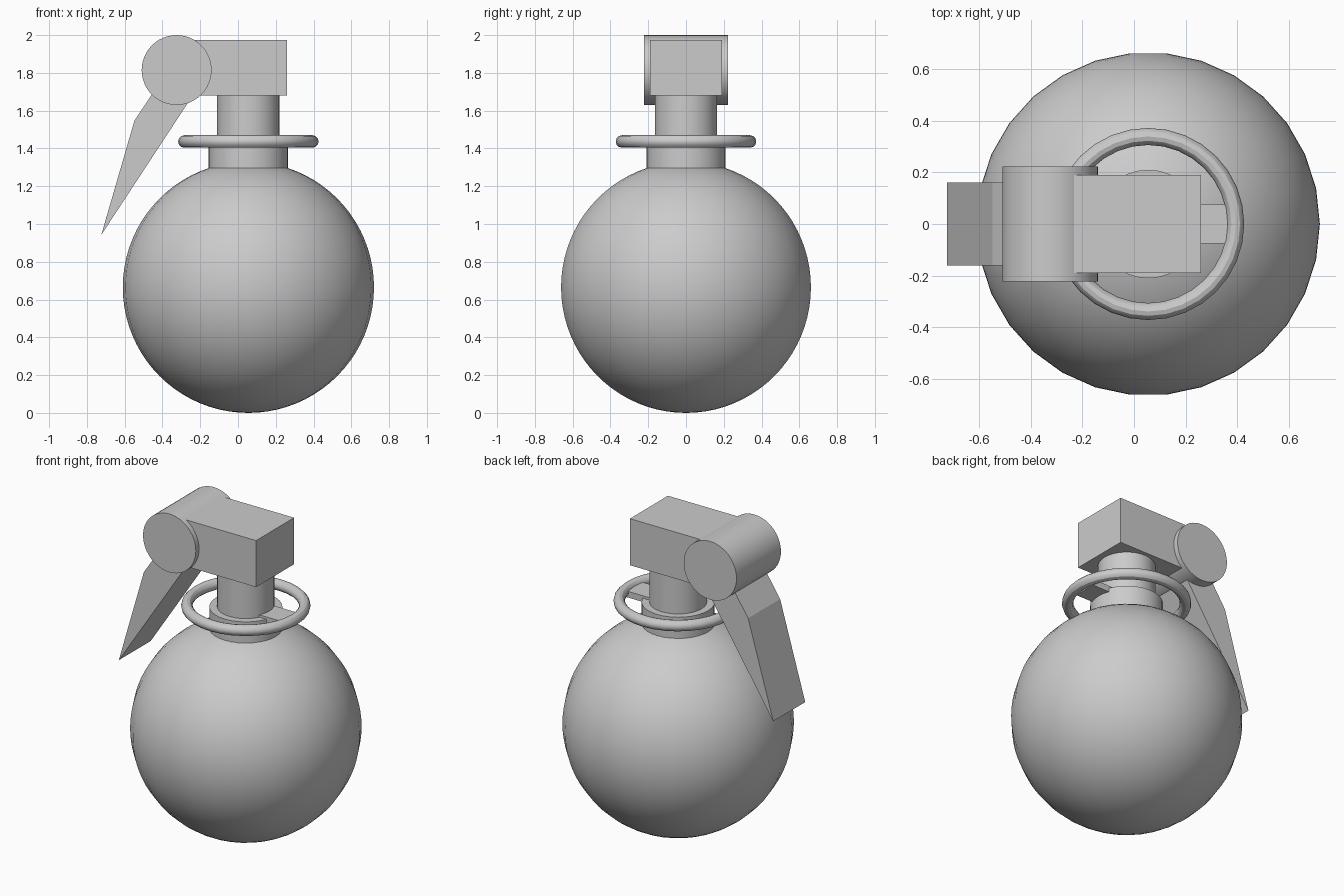
import bpy
import bmesh
from math import pi

if "Cube" in bpy.data.objects:
    bpy.data.objects.remove(bpy.data.objects["Cube"])

CX = 0.055  # axis of body, neck and ring


def finish(name, smooth=True):
    ob = bpy.context.object
    ob.name = ob.data.name = name
    if smooth:
        bpy.ops.object.shade_smooth_by_angle()
    return ob


def cylinder(name, r, z0, z1, sides=32):
    bpy.ops.mesh.primitive_cylinder_add(vertices=sides, radius=r, depth=z1 - z0,
                                        location=(CX, 0, (z0 + z1) / 2))
    return finish(name)


def box(name, x, y, z):
    bpy.ops.mesh.primitive_cube_add(size=1, location=[sum(a) / 2 for a in (x, y, z)])
    ob = finish(name, False)
    ob.scale = [a[1] - a[0] for a in (x, y, z)]
    return ob


# round body
bpy.ops.mesh.primitive_uv_sphere_add(segments=30, ring_count=40, radius=0.665,
                                     location=(CX, 0, 0.665), rotation=(0, 0, pi / 2))
finish("body")

# stepped neck
cylinder("neck_collar", 0.21, 1.22, 1.43)
cylinder("neck_stem", 0.165, 1.40, 1.70)

# pull ring and the flat pin joining it to the neck
bpy.ops.mesh.primitive_torus_add(major_segments=32, minor_segments=12, major_radius=0.339,
                                 minor_radius=0.033, location=(CX, 0, 1.437))
finish("pull_ring")
box("pin", (0.0, 0.37), (-0.075, 0.075), (1.406, 1.445))

# head block and hinge barrel
box("head_block", (-0.30, 0.26), (-0.19, 0.19), (1.68, 1.975))
bpy.ops.mesh.primitive_cylinder_add(vertices=48, radius=0.185, depth=0.445,
                                    location=(-0.325, 0, 1.815), rotation=(pi / 2, 0, 0))
finish("hinge_barrel")

# tapered lever: side profile extruded across y
profile = [(-0.38, 1.80), (-0.548, 1.548), (-0.724, 0.942), (-0.237, 1.684)]
bm = bmesh.new()
face = bm.faces.new([bm.verts.new((x, -0.16, z)) for x, z in profile])
ext = bmesh.ops.extrude_face_region(bm, geom=[face])
bmesh.ops.translate(bm, vec=(0, 0.32, 0),
                    verts=[v for v in ext["geom"] if isinstance(v, bmesh.types.BMVert)])
bmesh.ops.recalc_face_normals(bm, faces=bm.faces)
mesh = bpy.data.meshes.new("lever")
bm.to_mesh(mesh)
bm.free()
bpy.context.collection.objects.link(bpy.data.objects.new("lever", mesh))
